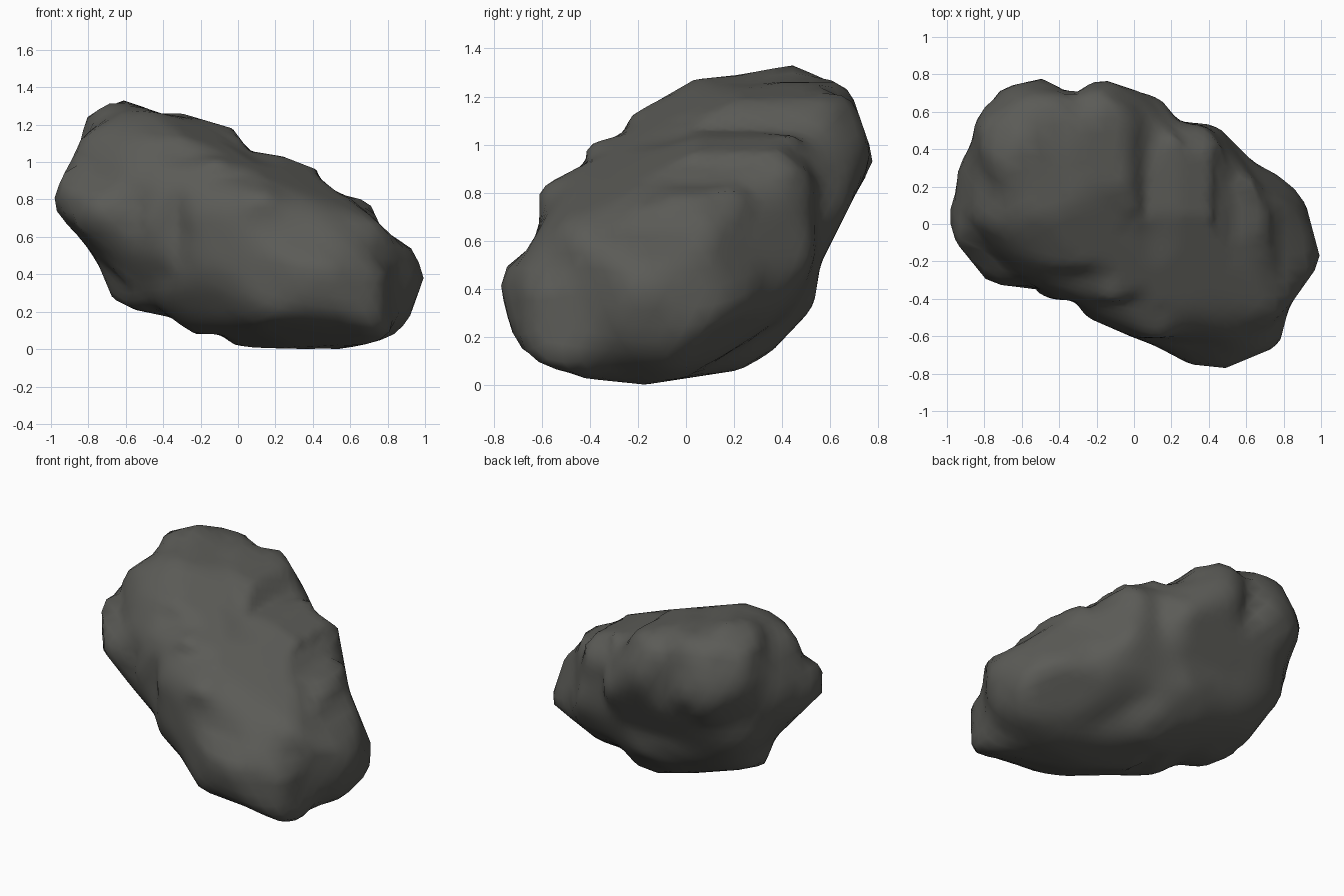
import bpy, bmesh, math
from mathutils import Vector, kdtree

if "Cube" in bpy.data.objects:
    bpy.data.objects.remove(bpy.data.objects["Cube"])

CENTRE = Vector((0, 0, 0.67))
outlines = []


def add_outline(right, up, pts, origin=(0, 0)):
    """Store one silhouette: its picture axes and its points around the centre."""
    outlines.append((Vector(right), Vector(up),
                     [(x - origin[0], y - origin[1]) for x, y in pts]))


def angled_axes(turn, tilt):
    """Picture axes of a view turned from the front and raised by these degrees."""
    a, e = math.radians(turn), math.radians(tilt)
    dx, dy = math.sin(a), -math.cos(a)
    return (-dy, dx, 0), (-dx * math.sin(e), -dy * math.sin(e), math.cos(e))


def reach(pts, dx, dy):
    """Distance from the centre to the outline, in units of the direction (dx, dy)."""
    best = 0
    for (ax, ay), (bx, by) in zip(pts, pts[1:] + pts[:1]):
        ex, ey = bx - ax, by - ay
        det = ex * dy - ey * dx
        if abs(det) < 1e-9:
            continue
        t = (ex * ay - ey * ax) / det
        u = (dx * ay - dy * ax) / det
        if -1e-6 <= u <= 1 + 1e-6 and t > best:
            best = t
    return best if best > 0 else 1e6


# Front, right and top profiles of the boulder
add_outline((1, 0, 0), (0, 0, 1), [
    (-1, .75), (-.95, .9), (-.88, 1.03), (-.84, 1.12), (-.8, 1.28), (-.6, 1.34), (-.44, 1.26),
    (-.3, 1.26), (-.03, 1.18), (.06, 1.06), (.24, 1.03), (.42, .96), (.43, .92), (.54, .83),
    (.7, .79), (.77, .64), (.92, .55), (1, .4), (.91, .15), (.8, .05), (.55, 0), (.35, 0),
    (0, .01), (-.1, .08), (-.24, .08), (-.36, .17), (-.55, .21), (-.67, .27), (-.75, .46),
    (-.84, .59)], (0, .67))
add_outline((0, 1, 0), (0, 0, 1), [
    (-.78, .43), (-.76, .48), (-.64, .58), (-.61, .68), (-.61, .82), (-.42, .92), (-.41, 1),
    (-.27, 1.04), (-.22, 1.13), (.03, 1.27), (.22, 1.29), (.49, 1.34), (.53, 1.27), (.62, 1.27),
    (.68, 1.24), (.77, .98), (.78, .91), (.73, .84), (.56, .5), (.53, .32), (.34, .12),
    (.22, .06), (-.17, 0), (-.46, .03), (-.64, .08), (-.73, .23)], (0, .67))
add_outline((1, 0, 0), (0, 1, 0), [
    (-1, .04), (-.95, .18), (-.94, .3), (-.87, .43), (-.84, .58), (-.7, .73), (-.48, .78),
    (-.33, .69), (-.19, .78), (.14, .67), (.24, .55), (.42, .53), (.47, .5), (.64, .33),
    (.88, .2), (.92, .1), (1, -.2), (.83, -.44), (.78, -.63), (.73, -.67), (.49, -.77),
    (.3, -.75), (.11, -.65), (-.02, -.6), (-.25, -.5), (-.32, -.41), (-.48, -.4), (-.54, -.33),
    (-.7, -.35), (-.78, -.31), (-.95, -.1)])

# Diagonal profiles: front right, back left, back right from below
add_outline(*angled_axes(35, 25), [
    (-.84, .41), (-.69, .61), (-.49, .74), (-.46, .85), (-.2, .91), (.05, .84), (.09, .77),
    (.27, .74), (.4, .52), (.47, .37), (.61, .27), (.68, -.11), (.83, -.48), (.82, -.59),
    (.73, -.71), (.62, -.78), (.45, -.83), (.38, -.9), (.24, -.94), (.09, -.84), (-.23, -.72),
    (-.35, -.52), (-.48, -.37), (-.51, -.26), (-.66, -.08), (-.84, .15)])
add_outline(*angled_axes(215, 25), [
    (-.83, -.18), (-.73, .12), (-.66, .15), (-.6, .27), (-.41, .31), (-.36, .35), (-.11, .38),
    (.36, .42), (.51, .37), (.6, .31), (.68, .2), (.73, .07), (.84, .04), (.84, -.12),
    (.55, -.4), (.48, -.57), (.32, -.6), (.04, -.62), (-.17, -.62), (-.3, -.57), (-.4, -.46),
    (-.52, -.43), (-.71, -.28)])
add_outline(*angled_axes(135, -20), [
    (-1.01, -.41), (-.96, -.51), (-.42, -.62), (-.1, -.63), (.1, -.63), (.27, -.55), (.44, -.57),
    (.6, -.49), (.72, -.38), (.88, -.17), (.91, .01), (1.01, .24), (.99, .35), (.9, .54),
    (.76, .61), (.65, .6), (.55, .66), (.31, .6), (.13, .5), (-.03, .52), (-.2, .45),
    (-.31, .34), (-.5, .35), (-.67, .21), (-.78, .15), (-.89, .04), (-.91, -.11), (-1.01, -.24)])

# Boulder: a sphere of directions with the allowed radius in each profile
bm = bmesh.new()
bmesh.ops.create_icosphere(bm, subdivisions=5, radius=1)
bm.verts.ensure_lookup_table()
dirs = [v.co.normalized() for v in bm.verts]
count = len(dirs)
limits, bins = [], []
for right, up, pts in outlines:
    limits.append([reach(pts, d.dot(right), d.dot(up)) for d in dirs])
    sectors = {}
    for i, d in enumerate(dirs):
        angle = math.atan2(d.dot(up), d.dot(right))
        sectors.setdefault(int((angle + math.pi) / math.tau * 72), []).append(i)
    bins.append(list(sectors.values()))
hull = [min(col) for col in zip(*limits)]

tree = kdtree.KDTree(count)
for i, d in enumerate(dirs):
    tree.insert(d, i)
tree.balance()


def spread(width):
    """For each direction, its neighbours and how strongly a push reaches them."""
    return [[(j, math.exp(-(dist / width) ** 2)) for _, j, dist in tree.find_range(d, width * 2)]
            for d in dirs]


wide, narrow = spread(0.2), spread(0.11)
ring = [[e.other_vert(v).index for e in v.link_edges] for v in bm.verts]

# Start rounder than the profiles allow, then swell until every profile is touched
radius = [sum(x ** -6 for x in col) ** (-1 / 6) for col in zip(*limits)]
for step in range(32):
    near = wide if step < 10 else narrow
    if step < 28:
        radius = [0.5 * r + 0.5 * sum(radius[j] for j in n) / len(n)
                  for r, n in zip(radius, ring)]
    push, weight = [0.0] * count, [1e-9] * count
    for limit, sectors in zip(limits, bins):
        for sector in sectors:
            i = max(sector, key=lambda k: radius[k] / limit[k])
            gap = limit[i] / radius[i] - 1
            for j, w in near[i]:
                push[j] += gap * w
                weight[j] += w
    radius = [min(h, r * (1 + p / max(1, w)))
              for h, r, p, w in zip(hull, radius, push, weight)]
for v, d, r in zip(bm.verts, dirs, radius):
    v.co = d * r + CENTRE
bmesh.ops.recalc_face_normals(bm, faces=bm.faces)

mesh = bpy.data.meshes.new("boulder")
bm.to_mesh(mesh)
bm.free()
boulder = bpy.data.objects.new("boulder", mesh)
bpy.context.collection.objects.link(boulder)

stone = bpy.data.materials.new("dark grey stone")
stone.diffuse_color = (0.105, 0.105, 0.095, 1)
stone.use_nodes = True
stone.node_tree.nodes["Principled BSDF"].inputs["Base Color"].default_value = stone.diffuse_color
mesh.materials.append(stone)

bpy.context.view_layer.objects.active = boulder
boulder.select_set(True)
bpy.ops.object.shade_smooth_by_angle(angle=math.radians(60))
